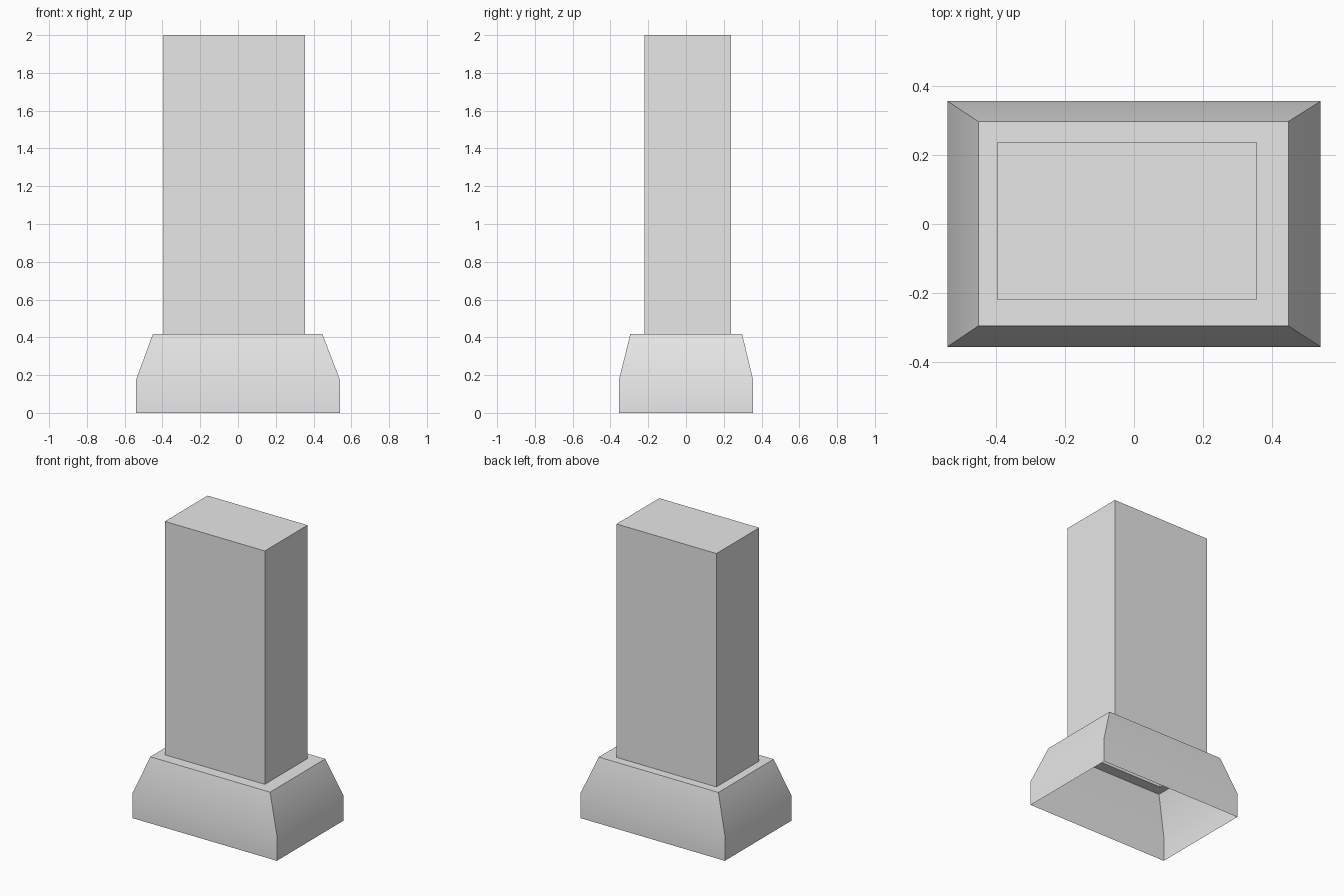
import bpy
import bmesh
import math

cube = bpy.data.objects.get("Cube")
if cube:
    bpy.data.objects.remove(cube, do_unlink=True)

# Single neutral metal colour
metal = bpy.data.materials.new("light grey metal")
metal.use_nodes = True
grey = (0.8, 0.8, 0.8, 1.0)
metal.diffuse_color = grey
metal.node_tree.nodes["Principled BSDF"].inputs["Base Color"].default_value = grey


def ring(bm, x0, x1, y0, y1, z):
    """Rectangular loop of four vertices at one height."""
    return [bm.verts.new((x, y, z)) for x, y in
            ((x0, y0), (x1, y0), (x1, y1), (x0, y1))]


def sheet_part(name, sections, cap=False):
    """Skin rectangular sections into an open sheet, with an optional lid."""
    bm = bmesh.new()
    loops = [ring(bm, *s) for s in sections]
    for low, high in zip(loops, loops[1:]):
        for i in range(4):
            j = (i + 1) % 4
            bm.faces.new((low[i], low[j], high[j], high[i]))
    if cap:
        bm.faces.new(loops[-1])
    mesh = bpy.data.meshes.new(name)
    bm.to_mesh(mesh)
    bm.free()
    mesh.materials.append(metal)
    obj = bpy.data.objects.new(name, mesh)
    bpy.context.collection.objects.link(obj)
    bpy.ops.object.select_all(action='DESELECT')
    obj.select_set(True)
    bpy.context.view_layer.objects.active = obj
    bpy.ops.object.shade_smooth_by_angle(angle=math.radians(30))
    return obj


top = 0.417
duct = (-0.395, 0.355, -0.22, 0.238)

# Hollow flared canopy, open below, with a ledge running in to the duct
sheet_part("canopy", [
    (-0.541, 0.541, -0.356, 0.356, 0.0),
    (-0.541, 0.541, -0.356, 0.356, 0.172),
    (-0.451, 0.447, -0.295, 0.297, top),
    (*duct, top),
])

# Tall rectangular duct, closed at the top
sheet_part("chimney_duct", [(*duct, top), (*duct, 2.0)], cap=True)
